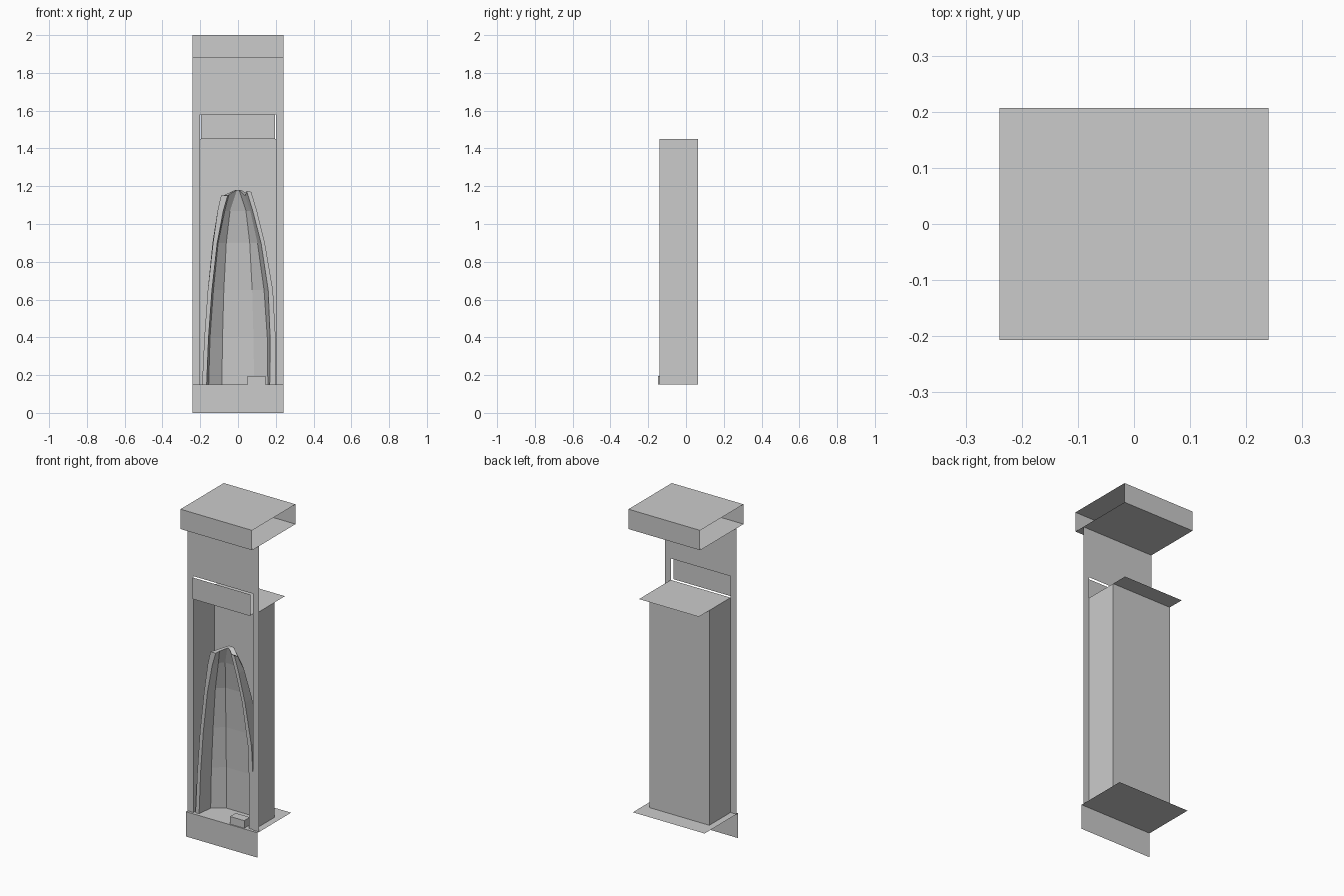
import bpy, bmesh

if "Cube" in bpy.data.objects:
    bpy.data.objects.remove(bpy.data.objects["Cube"])

W = 0.24          # half width of the cabinet
H = 0.20          # half width of the recess
FRONT = -0.14     # plane of the front panel
BACK = 0.063      # recess back wall


def make(name, verts, faces):
    me = bpy.data.meshes.new(name)
    me.from_pydata(verts, [], faces)
    me.update()
    ob = bpy.data.objects.new(name, me)
    bpy.context.collection.objects.link(ob)
    return ob


def sheets(name, quads):
    """Several flat quads as one object."""
    verts = [p for q in quads for p in q]
    return make(name, verts, [tuple(range(4 * i, 4 * i + 4)) for i in range(len(quads))])


def wall_y(y, x0, x1, z0, z1):
    return [(x0, y, z0), (x1, y, z0), (x1, y, z1), (x0, y, z1)]


def wall_x(x, y0, y1, z0, z1):
    return [(x, y0, z0), (x, y1, z0), (x, y1, z1), (x, y0, z1)]


def floor(z, x, y0, y1):
    return [(-x, y0, z), (x, y0, z), (x, y1, z), (-x, y1, z)]


# roof cap, open at both ends
sheets("roof_cap", [
    floor(2.0, W, -0.207, 0.207), floor(1.88, W, -0.207, 0.207),
    wall_y(-0.207, -W, W, 1.88, 2.0), wall_y(0.207, -W, W, 1.88, 2.0)])

# front panel framing the recess and the slot
sheets("front_panel", [
    wall_y(FRONT, -W, -H, 0.15, 1.58), wall_y(FRONT, H, W, 0.15, 1.58),
    wall_y(FRONT, -W, W, 1.58, 1.88)])

# flap standing just ahead of the slot
sheets("slot_flap", [wall_y(-0.157, -0.195, 0.195, 1.45, 1.58)])

# recess walls and ceiling shelf
sheets("recess", [
    wall_x(-H, FRONT, BACK, 0.15, 1.45), wall_x(H, FRONT, BACK, 0.15, 1.45),
    wall_y(BACK, -H, H, 0.15, 1.45), floor(1.45, H, FRONT, 0.163)])

# base: floor shelf and kick plate
sheets("base", [floor(0.15, W, -0.155, 0.165), wall_y(-0.155, -W, W, 0.0, 0.15)])

# small block on the floor
bm = bmesh.new()
bmesh.ops.create_cube(bm, size=1)
for v in bm.verts:
    v.co = (0.098 + v.co.x * 0.095, -0.121 + v.co.y * 0.054, 0.173 + v.co.z * 0.046)
me = bpy.data.meshes.new("floor_block")
bm.to_mesh(me)
bm.free()
bpy.context.collection.objects.link(bpy.data.objects.new("floor_block", me))

# tapering half shell: z, depth scale, left rim out/in, left side, back half width,
# right side, right rim in/out
rows = [
    (0.15, 1.00, -0.190, -0.166, -0.155, 0.085, 0.158, 0.168, 0.199),
    (0.40, 0.97, -0.178, -0.156, -0.148, 0.082, 0.155, 0.170, 0.199),
    (0.65, 0.87, -0.160, -0.138, -0.130, 0.075, 0.138, 0.160, 0.185),
    (0.90, 0.72, -0.132, -0.110, -0.105, 0.062, 0.103, 0.122, 0.142),
    (1.07, 0.50, -0.108, -0.078, -0.070, 0.042, 0.065, 0.078, 0.100),
    (1.15, 0.28, -0.090, -0.055, -0.048, 0.006, 0.038, 0.046, 0.070)]
top_lift = [0, 0, 0.005, 0.03, 0.03, 0, 0.025, 0.02, 0.0, 0.03, 0.03, 0.0]
y0 = -0.135
verts, faces = [], []
for r, (z, s, lo, li, sl, hw, sr, ri, ro) in enumerate(rows):
    ys, yb = y0 + 0.095 * s, y0 + 0.145 * s
    ring = [(lo, y0), (li, y0), (sl, ys), (-hw, yb), (hw, yb), (sr, ys), (ri, y0), (ro, y0),
            (min(sr + 0.03, 0.198), ys + 0.01), (hw + 0.01, yb + 0.03),
            (-hw - 0.01, yb + 0.03), (max(sl - 0.03, -0.198), ys + 0.01)]
    last = r == len(rows) - 1
    verts += [(x, y, z + (top_lift[i] if last else 0)) for i, (x, y) in enumerate(ring)]
    if r:
        a, b = 12 * (r - 1), 12 * r
        faces += [(a + i, a + (i + 1) % 12, b + (i + 1) % 12, b + i) for i in range(12)]
t = 12 * (len(rows) - 1)
caps = [(0, 1, 2, 11), (11, 2, 3, 10), (10, 3, 4, 9), (9, 4, 5, 8), (8, 5, 6, 7)]
faces += [tuple(t + i for i in q) for q in caps]
make("half_shell", verts, faces)
